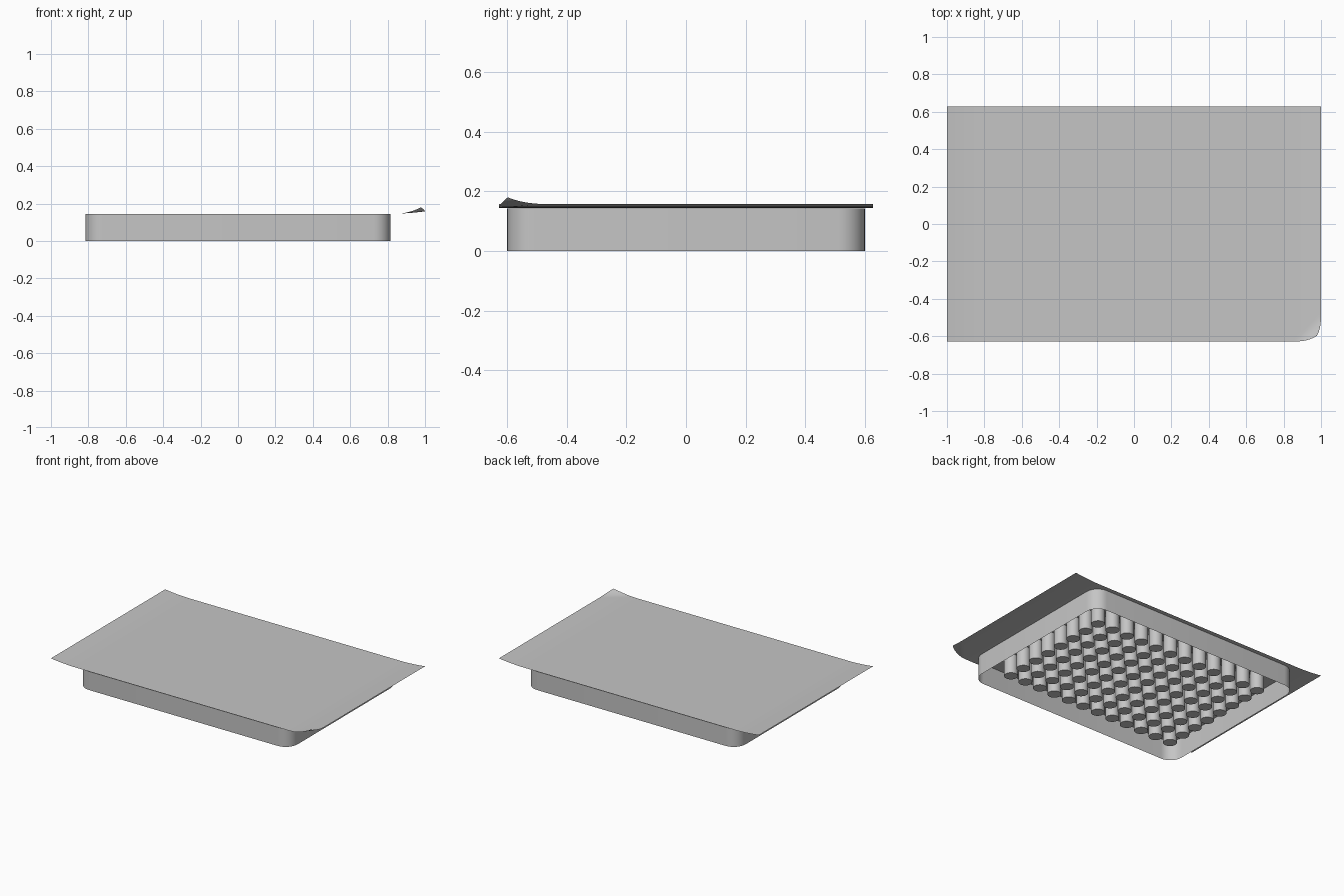
import bpy, bmesh, math

cube = bpy.data.objects.get("Cube")
if cube:
    bpy.data.objects.remove(cube, do_unlink=True)

# Single matte grey
grey = bpy.data.materials.new("light_grey_plastic")
grey.use_nodes = True
COLOUR = (0.56, 0.56, 0.56, 1)
grey.diffuse_color = COLOUR
grey.node_tree.nodes["Principled BSDF"].inputs["Base Color"].default_value = COLOUR

HALF_X, HALF_Y, TOP = 0.815, 0.60, 0.143
SHEET_X, SHEET_Y, SHEET_Z = 1.0, 0.628, 0.145


def finish(bm, name):
    mesh = bpy.data.meshes.new(name)
    bm.to_mesh(mesh)
    bm.free()
    mesh.materials.append(grey)
    obj = bpy.data.objects.new(name, mesh)
    bpy.context.collection.objects.link(obj)
    bpy.ops.object.select_all(action='DESELECT')
    obj.select_set(True)
    bpy.context.view_layer.objects.active = obj
    bpy.ops.object.shade_smooth_by_angle(angle=math.radians(35))
    return obj


# Tray: rounded skirt, open below, closed by a deck on top
def rounded_outline(radius, steps=8):
    points = []
    for i, (sx, sy) in enumerate([(1, 1), (-1, 1), (-1, -1), (1, -1)]):
        for k in range(steps + 1):
            a = math.pi / 2 * (i + k / steps)
            points.append((sx * (HALF_X - radius) + radius * math.cos(a),
                           sy * (HALF_Y - radius) + radius * math.sin(a)))
    return points


bm = bmesh.new()
outline = rounded_outline(0.09)
low = [bm.verts.new((x, y, 0)) for x, y in outline]
high = [bm.verts.new((x, y, TOP)) for x, y in outline]
for i in range(len(outline)):
    j = (i + 1) % len(outline)
    bm.faces.new((low[i], low[j], high[j], high[i]))
bm.faces.new(high)
finish(bm, "tray_skirt")

# Wells: 12 by 8 closed tubes hanging from the deck
COLUMNS, ROWS = 12, 8
PITCH_X, PITCH_Y = 0.118, 0.121
WELL_RADIUS, WELL_BOTTOM, SIDES = 0.043, 0.008, 24

bm = bmesh.new()
for c in range(COLUMNS):
    for r in range(ROWS):
        cx = (c - (COLUMNS - 1) / 2) * PITCH_X
        cy = (r - (ROWS - 1) / 2) * PITCH_Y
        rings = []
        for z in (WELL_BOTTOM, TOP):
            rings.append([bm.verts.new((cx + WELL_RADIUS * math.cos(math.tau * k / SIDES),
                                        cy + WELL_RADIUS * math.sin(math.tau * k / SIDES), z))
                          for k in range(SIDES)])
        for k in range(SIDES):
            n = (k + 1) % SIDES
            bm.faces.new((rings[0][k], rings[0][n], rings[1][n], rings[1][k]))
        bm.faces.new(rings[0][::-1])
finish(bm, "wells")


# Cover sheet: ends curl upward, one front corner peels back
def sheet_point(x, y):
    curl = max(0, (abs(x) - 0.8) / 0.2)
    peel = max(0, (x - y - 1.49) / 0.138)
    return (x - 0.022 * peel ** 2,
            y + 0.03 * peel ** 2,
            SHEET_Z + 0.013 * curl ** 2 + 0.022 * peel ** 1.5)


ends = [0.8 + 0.0125 * i for i in range(17)]
xs = [-x for x in reversed(ends)] + ends
ys = [-SHEET_Y + 0.0125 * i for i in range(17)] + [0, SHEET_Y]

bm = bmesh.new()
grid = [[bm.verts.new(sheet_point(x, y)) for y in ys] for x in xs]
for i in range(len(xs) - 1):
    for j in range(len(ys) - 1):
        bm.faces.new((grid[i][j], grid[i + 1][j], grid[i + 1][j + 1], grid[i][j + 1]))
finish(bm, "cover_sheet")
